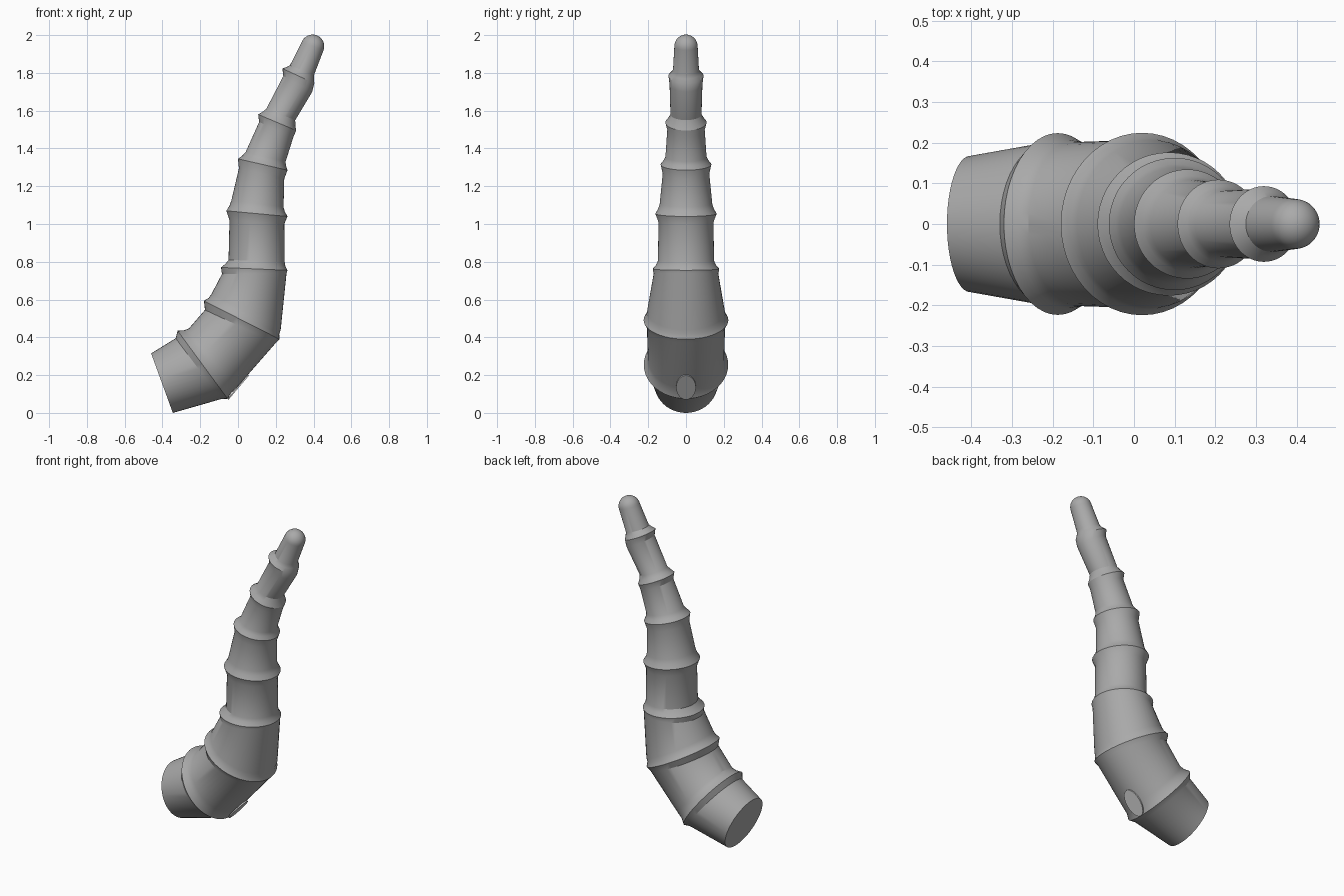
import bpy, bmesh, math
from mathutils import Vector

if "Cube" in bpy.data.objects:
    bpy.data.objects.remove(bpy.data.objects["Cube"], do_unlink=True)

SIDES = 48


def make_material(name, value):
    mat = bpy.data.materials.new(name)
    mat.use_nodes = True
    colour = (value, value, value, 1)
    mat.diffuse_color = colour
    mat.node_tree.nodes["Principled BSDF"].inputs["Base Color"].default_value = colour
    return mat


def make_object(name, bm, mat, angle=28):
    mesh = bpy.data.meshes.new(name)
    bmesh.ops.recalc_face_normals(bm, faces=bm.faces)
    bm.to_mesh(mesh)
    bm.free()
    mesh.materials.append(mat)
    obj = bpy.data.objects.new(name, mesh)
    bpy.context.collection.objects.link(obj)
    bpy.ops.object.select_all(action="DESELECT")
    bpy.context.view_layer.objects.active = obj
    obj.select_set(True)
    bpy.ops.object.shade_smooth_by_angle(angle=math.radians(angle))
    return obj


def add_ring(bm, inner, outer):
    """Circle whose diameter runs from the inner to the outer side of the bend."""
    centre = (inner + outer) / 2
    arm = (outer - inner) / 2
    side = Vector((0, arm.length, 0))
    steps = [math.tau * i / SIDES for i in range(SIDES)]
    return [bm.verts.new(centre + arm * math.cos(t) + side * math.sin(t)) for t in steps]


def point(x, z):
    return Vector((x, 0, z))


# Each ridge: neck below it, its rim, and the waist above it,
# given as inner x, z and outer x, z
base = (-.46, .315, -.345, 0)
ridges = [
    ((-.33, .395, -.09, .073), (-.32, .435, -.055, .075), (-.26, .447, -.01, .13)),
    ((-.175, .545, .2, .37), (-.18, .593, .22, .39), (-.14, .63, .226, .44)),
    ((-.085, .735, .257, .74), (-.09, .77, .262, .755), (-.05, .81, .247, .8)),
    ((-.045, 1.02, .245, 1), (-.062, 1.07, .262, 1.04), (-.035, 1.125, .241, 1.09)),
    ((.005, 1.295, .245, 1.24), (0, 1.345, .262, 1.285), (.04, 1.38, .252, 1.33)),
    ((.112, 1.54, .293, 1.46), (.107, 1.58, .308, 1.495), (.15, 1.61, .303, 1.55)),
    ((.24, 1.783, .393, 1.7), (.235, 1.823, .404, 1.745), (.275, 1.84, .403, 1.79)),
]
tip = (.337, 1.962, .453, 1.92)


def ends(row):
    return point(*row[:2]), point(*row[2:])


# Horn profile: list of inner and outer end points
profile = [ends(base)]
for neck, rim, waist in ridges:
    n, r, w = ends(neck), ends(rim), ends(waist)
    profile += [n, r]
    # Concave flare between rim and waist
    middle = [a.lerp(b, .5) for a, b in zip(r, w)]
    centre = (middle[0] + middle[1]) / 2
    profile.append([centre + (m - centre) * .975 for m in middle])
    profile.append(w)

# Rounded tip
inner, outer = ends(tip)
centre, arm = (inner + outer) / 2, (outer - inner) / 2
axis = Vector((-arm.z, 0, arm.x))
for i in range(8):
    t = math.pi / 2 * i / 8
    c = centre + axis * math.sin(t)
    profile.append([c - arm * math.cos(t), c + arm * math.cos(t)])

# Skin the horn
bm = bmesh.new()
rings = [add_ring(bm, a, b) for a, b in profile]
for low, high in zip(rings, rings[1:]):
    for i in range(SIDES):
        j = (i + 1) % SIDES
        bm.faces.new((low[i], low[j], high[j], high[i]))
bm.faces.new(rings[0])
apex = bm.verts.new(centre + axis)
for i in range(SIDES):
    bm.faces.new((rings[-1][i], rings[-1][(i + 1) % SIDES], apex))
make_object("ridged_horn", bm, make_material("horn grey", .4))

# Small pale oval on the outer side of the lowest bend
start, end = point(-.053, .073), point(.055, .2)
along = (end - start) / 2
normal = Vector((along.z, 0, -along.x)).normalized()
bm = bmesh.new()
oval = []
for i in range(SIDES):
    t = math.tau * i / SIDES
    across = Vector((0, .052 * math.sin(t), 0))
    oval.append(bm.verts.new((start + end) / 2 + along * math.cos(t) + across + normal * .004))
face = bm.faces.new(oval)
wall = bmesh.ops.extrude_face_region(bm, geom=[face])["geom"]
moved = [v for v in wall if isinstance(v, bmesh.types.BMVert)]
bmesh.ops.translate(bm, verts=moved, vec=normal * -.008)
make_object("oval_spot", bm, make_material("pale grey", .6))
